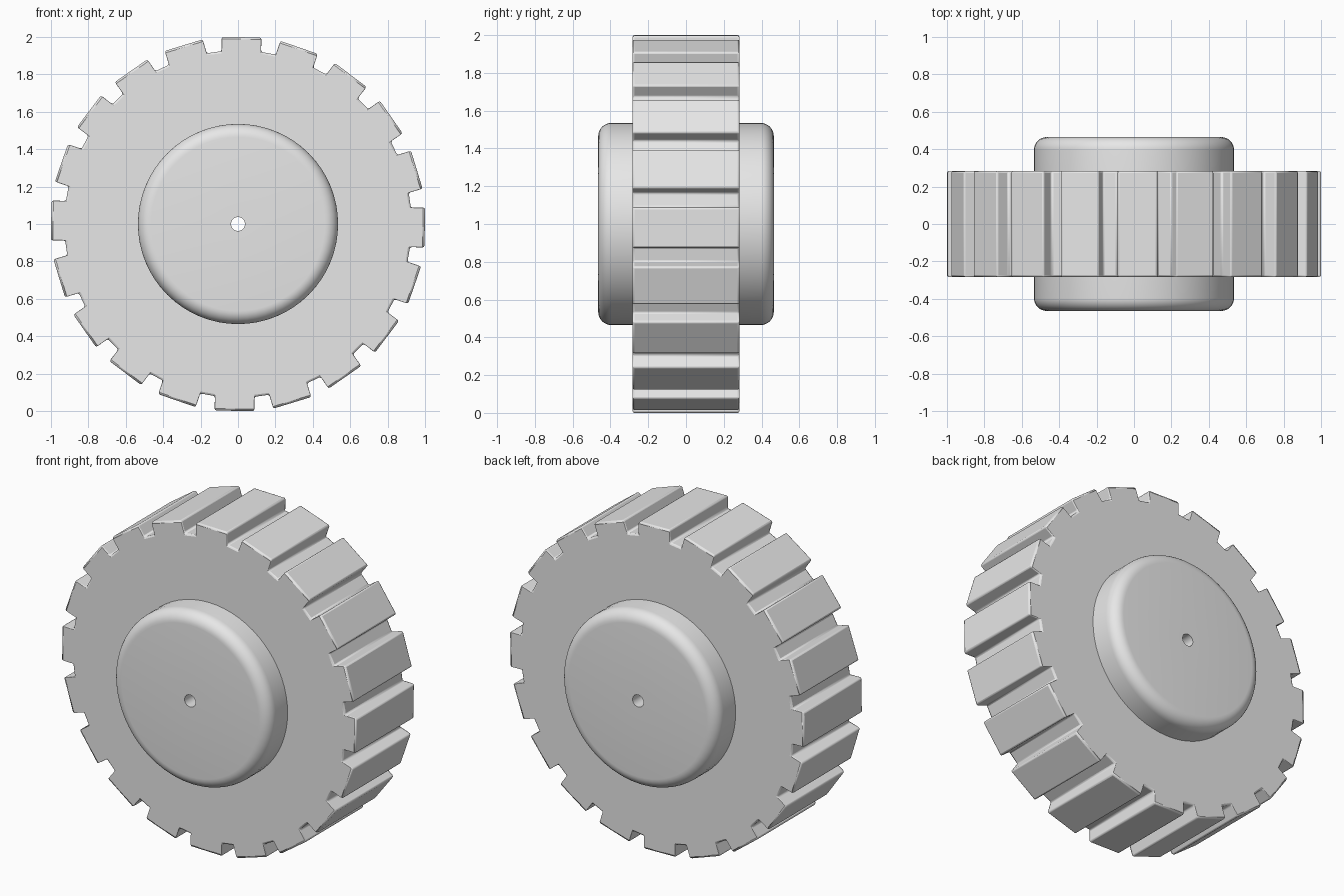
import bpy
import bmesh
from math import sin, cos, pi, radians, atan2
from mathutils import Vector

if "Cube" in bpy.data.objects:
    bpy.data.objects.remove(bpy.data.objects["Cube"], do_unlink=True)

TEETH = 20
CENTRE = Vector((0, 0, 1))
HALF_WIDTH = 0.283
HUB_RADIUS, HUB_HALF, HUB_FILLET, BORE = 0.535, 0.465, 0.07, 0.037

grey = bpy.data.materials.new("light_grey")
grey.use_nodes = True
grey.diffuse_color = (0.8, 0.8, 0.8, 1)
grey.node_tree.nodes["Principled BSDF"].inputs["Base Color"].default_value = (0.8, 0.8, 0.8, 1)


def finish(bm, name, angle):
    """Turn a bmesh into a smooth-shaded object with the grey material."""
    bmesh.ops.recalc_face_normals(bm, faces=bm.faces)
    mesh = bpy.data.meshes.new(name)
    bm.to_mesh(mesh)
    bm.free()
    mesh.materials.append(grey)
    obj = bpy.data.objects.new(name, mesh)
    bpy.context.collection.objects.link(obj)
    obj.location = CENTRE
    bpy.ops.object.select_all(action="DESELECT")
    obj.select_set(True)
    bpy.context.view_layer.objects.active = obj
    bpy.ops.object.shade_smooth_by_angle(angle=radians(angle))
    return obj


def tread_outline():
    """Outline of the toothed rim as (x, z) pairs, clockwise from the top."""
    half, root, tip = 0.106, 0.922, 0.999
    points = []
    for i in range(TEETH):
        a = 2 * pi * i / TEETH + radians(1.1)
        for t, r in ((-half, root), (-half, tip), (half, tip), (half, root)):
            points.append((t * cos(a) + r * sin(a), r * cos(a) - t * sin(a)))
    return points


# Toothed wheel: a ring whose inner edge is hidden inside the hub
bm = bmesh.new()
outline = tread_outline()
inner = [(0.5 * sin(a), 0.5 * cos(a)) for a in (atan2(x, z) for x, z in outline)]
loops = [[bm.verts.new((x, y, z)) for x, z in ring]
         for ring, y in ((outline, -HALF_WIDTH), (outline, HALF_WIDTH),
                         (inner, HALF_WIDTH), (inner, -HALF_WIDTH))]
n = len(outline)
for k in range(4):
    a, b = loops[k], loops[(k + 1) % 4]
    for i in range(n):
        j = (i + 1) % n
        bm.faces.new((a[i], a[j], b[j], b[i]))
wheel = finish(bm, "toothed_wheel", 30)
bevel = wheel.modifiers.new("soft_edges", "BEVEL")
bevel.width = 0.01
bevel.segments = 2
bevel.limit_method = "ANGLE"
bevel.angle_limit = radians(30)

# Hub: rounded drum with a bore straight through, turned about the axle
front = [(BORE, -HUB_HALF)]
for i in range(9):
    a = pi / 2 * i / 8
    front.append((HUB_RADIUS - HUB_FILLET * (1 - sin(a)),
                  -HUB_HALF + HUB_FILLET * (1 - cos(a))))
profile = front + [(r, -y) for r, y in reversed(front)]
bm = bmesh.new()
verts = [bm.verts.new((r, y, 0)) for r, y in profile]
edges = [bm.edges.new((verts[i], verts[(i + 1) % len(verts)])) for i in range(len(verts))]
bmesh.ops.spin(bm, geom=verts + edges, cent=(0, 0, 0), axis=(0, 1, 0),
               angle=2 * pi, steps=64, use_duplicate=False)
bmesh.ops.remove_doubles(bm, verts=bm.verts, dist=0.0005)
finish(bm, "hub", 40)
